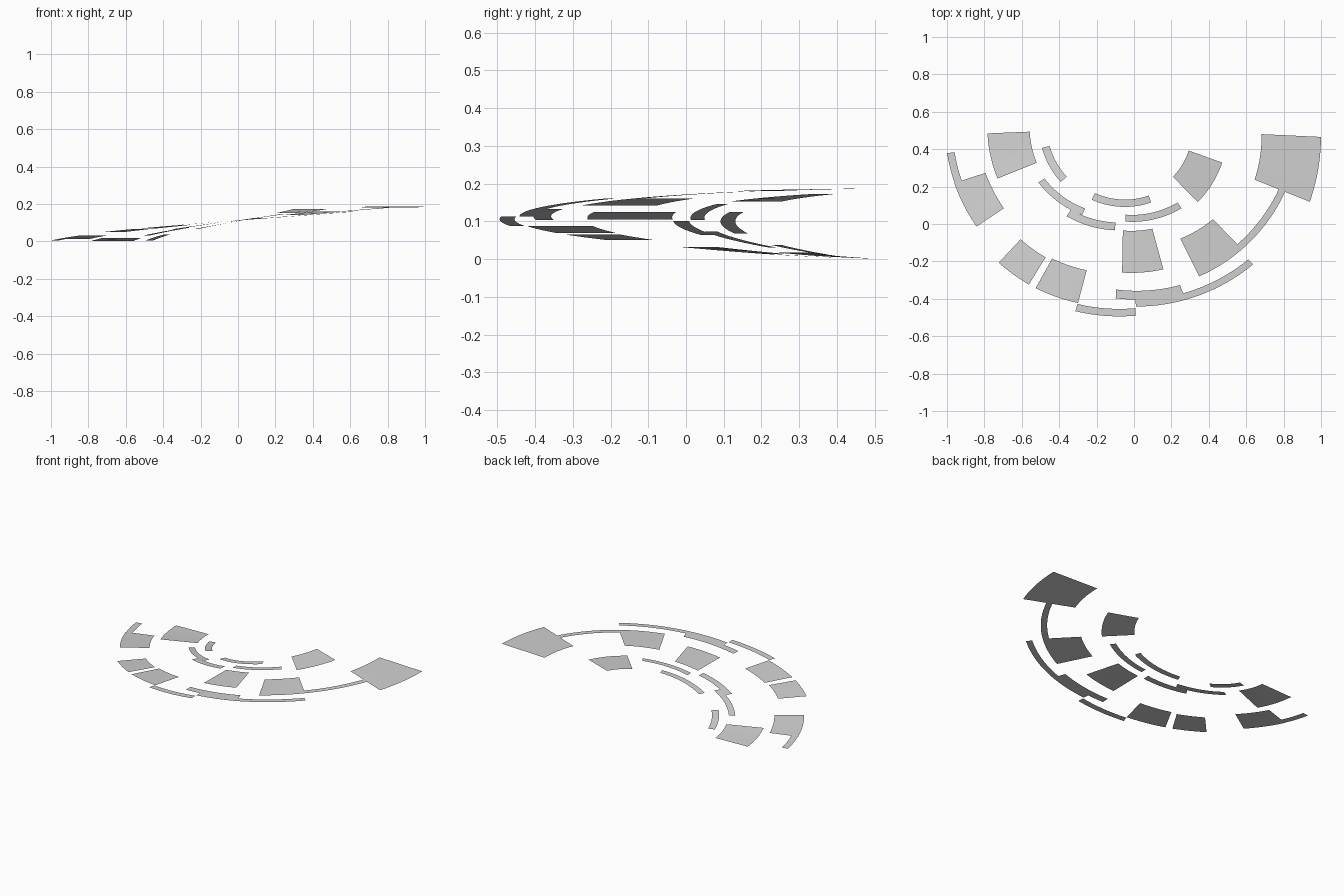
import bpy
import bmesh
import math

default_cube = bpy.data.objects.get("Cube")
if default_cube:
    bpy.data.objects.remove(default_cube, do_unlink=True)

# One plain grey for every plate
grey = bpy.data.materials.new("plain_grey")
grey.use_nodes = True
colour = (0.64, 0.64, 0.64, 1)
grey.diffuse_color = colour
shader = next(n for n in grey.node_tree.nodes if n.type == 'BSDF_PRINCIPLED')
shader.inputs["Base Color"].default_value = colour

CENTRE_X, CENTRE_Y = -0.05, 0.515

# Height of the spiral ramp: (sweep angle in degrees, height)
RAMP = [(0, 0.188), (20, 0.181), (46, 0.161), (75, 0.127), (105, 0.088),
        (133, 0.05), (147, 0.031), (165, 0.01), (180, 0)]


def ramp_height(angle):
    """Height of the ramp at a sweep angle, eased between its knots."""
    last = len(RAMP) - 1
    for i in range(last):
        (a0, z0), (a1, z1) = RAMP[i], RAMP[i + 1]
        if angle <= a1:
            before, after = RAMP[max(i - 1, 0)], RAMP[min(i + 2, last)]
            slope0 = (z1 - before[1]) / (a1 - before[0])
            slope1 = (after[1] - z0) / (after[0] - a0)
            span = a1 - a0
            t = (angle - a0) / span
            return (z0 * (1 + 2 * t) * (1 - t) ** 2 + slope0 * span * t * (1 - t) ** 2
                    + z1 * t * t * (3 - 2 * t) + slope1 * span * t * t * (t - 1))
    return RAMP[last][1]


def ramp_point(angle, radius, drop):
    """Point on the ramp; angles sweep from the left side round the front."""
    a = math.radians(angle)
    return (CENTRE_X + radius * math.cos(a),
            CENTRE_Y - radius * math.sin(a),
            ramp_height(angle) - drop)


def arc_plate(name, start, end, inner_start, inner_end, width, drop=0):
    """Curved sheet between two sweep angles, of constant radial width."""
    bm = bmesh.new()
    steps = max(3, round((end - start) / 2))
    rows = []
    for i in range(steps + 1):
        t = i / steps
        angle = start + (end - start) * t
        inner = inner_start + (inner_end - inner_start) * t
        rows.append([bm.verts.new(ramp_point(angle, r, drop))
                     for r in (inner, inner + width)])
    for here, following in zip(rows, rows[1:]):
        bm.faces.new((here[0], following[0], following[1], here[1]))
    mesh = bpy.data.meshes.new(name)
    bm.to_mesh(mesh)
    bm.free()
    mesh.materials.append(grey)
    for face in mesh.polygons:
        face.use_smooth = True
    plate = bpy.data.objects.new(name, mesh)
    bpy.context.collection.objects.link(plate)


# Wide blocks
arc_plate("left_end_block", 2.7, 21.8, 0.733, 0.748, 0.318)
arc_plate("left_inner_block", 19.7, 45.5, 0.364, 0.368, 0.19, 0.009)
arc_plate("left_front_block", 46, 63.4, 0.68, 0.664, 0.188)
arc_plate("front_middle_block", 74.7, 91, 0.56, 0.55, 0.225, 0.002)
arc_plate("right_front_block", 104.9, 119, 0.789, 0.8, 0.181)
arc_plate("right_side_block", 121.4, 133, 0.812, 0.816, 0.171)
arc_plate("right_outer_block", 146.3, 162, 0.776, 0.782, 0.176)
arc_plate("right_end_block", 158.2, 177.6, 0.506, 0.508, 0.226)

# Narrow outer bands
arc_plate("left_link_band", 21.8, 63.4, 0.887, 0.852, 0.037)
arc_plate("left_outer_band", 46.8, 86.4, 0.966, 0.921, 0.037)
arc_plate("front_step_band", 70.6, 93, 0.892, 0.8665, 0.047)
arc_plate("front_outer_band", 86.6, 105, 0.967, 0.976, 0.04)
arc_plate("right_tail_band", 162, 171.8, 0.916, 0.919, 0.04)

# Narrow inner bands
arc_plate("inner_front_band", 70.5, 114.5, 0.385, 0.384, 0.039, 0.008)
arc_plate("inner_left_band", 54.8, 89.5, 0.49, 0.465, 0.037, 0.005)
arc_plate("inner_step_band", 95.5, 123.3, 0.509, 0.524, 0.042)
arc_plate("inner_right_band", 116, 147.6, 0.481, 0.508, 0.038)
arc_plate("inner_end_band", 139.7, 166.3, 0.406, 0.413, 0.042, 0.003)
